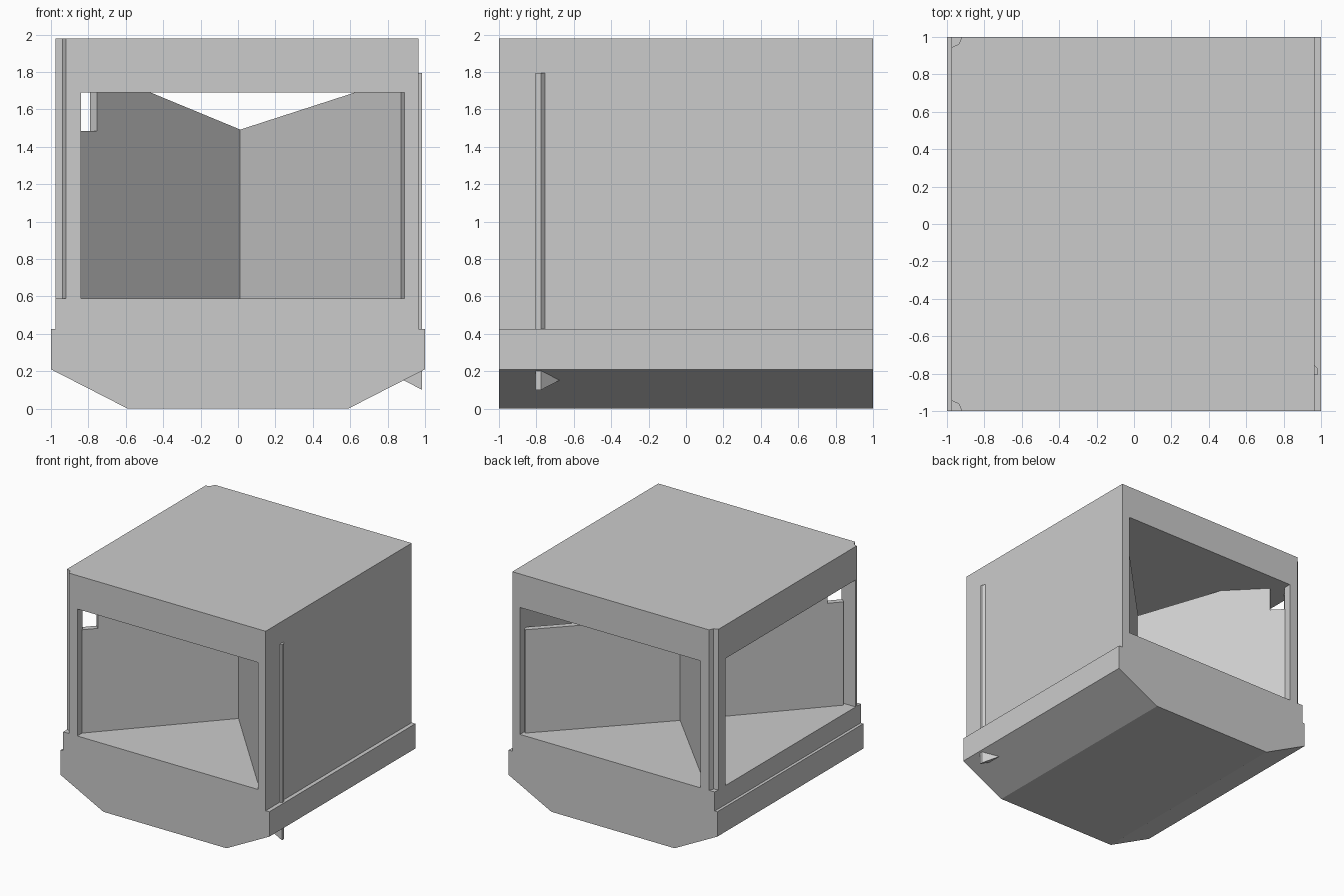
import bpy, bmesh
from mathutils import Vector

if "Cube" in bpy.data.objects:
    bpy.data.objects.remove(bpy.data.objects["Cube"])


def loft(name, a, b):
    """Solid between two matching outlines."""
    bm = bmesh.new()
    va = [bm.verts.new(p) for p in a]
    vb = [bm.verts.new(p) for p in b]
    n = len(va)
    bm.faces.new(va)
    bm.faces.new(vb[::-1])
    for i in range(n):
        j = (i + 1) % n
        bm.faces.new((va[i], vb[i], vb[j], va[j]))
    bmesh.ops.recalc_face_normals(bm, faces=bm.faces[:])
    me = bpy.data.meshes.new(name)
    bm.to_mesh(me)
    bm.free()
    ob = bpy.data.objects.new(name, me)
    bpy.context.collection.objects.link(ob)
    return ob


def column(name, outline, z0, z1):
    return loft(name, [(x, y, z0) for x, y in outline], [(x, y, z1) for x, y in outline])


def wall(name, start, end, profile, thick):
    """Upright wall; profile is (fraction along, height), thickness centred."""
    s, e = Vector((*start, 0)), Vector((*end, 0))
    off = (e - s).normalized().cross(Vector((0, 0, 1))) * thick / 2
    pts = [s.lerp(e, t) + Vector((0, 0, z)) for t, z in profile]
    return loft(name, [p - off for p in pts], [p + off for p in pts])


SILL, LOW, HEAD, TOP = 0.59, 1.485, 1.69, 1.98

# Lower body with chamfered underside and side ledges
body = [(-0.59, 0), (0.59, 0), (1, 0.21), (1, 0.425), (0.965, 0.425), (0.965, SILL),
        (-0.975, SILL), (-0.975, 0.425), (-1, 0.425), (-1, 0.21)]
loft("lower_body", [(x, -1, z) for x, z in body], [(x, 1, z) for x, z in body])

# Roof slab with scooped left corners
scoop = [(-0.975, 0.945), (-0.937, 0.961), (-0.92, 1)]
roof = [(x, -y) for x, y in scoop] + [(0.965, -1), (0.965, 1)] + scoop[::-1]
column("roof", roof, HEAD, TOP)

# Closed right side, front and back jambs, left corner posts
column("right_wall", [(0.89, -1), (0.965, -1), (0.965, 1), (0.89, 1)], SILL, HEAD)
column("front_left_post", [(x, -y) for x, y in scoop] + [(-0.84, -1), (-0.84, -0.93), (-0.975, -0.93)],
       SILL, HEAD)
column("back_left_post", scoop + [(-0.84, 1), (-0.84, 0.93), (-0.905, 0.93), (-0.905, 0.85), (-0.975, 0.85)],
       SILL, HEAD)

# Crossing interior partitions that rise from the centre to the ceiling
stepped = [(0, SILL), (1, SILL), (1, LOW), (0.9, LOW), (0.9, HEAD), (0.57, HEAD), (0, LOW)]
rising = [(0, SILL), (1, SILL), (1, HEAD), (0.72, HEAD), (0, LOW)]
flat = [(0, SILL), (1, SILL), (1, LOW), (0, LOW)]
centre = (0.01, 0.03)
for name, end, prof in (("front_left", (-0.86, -0.92), stepped),
                        ("back_left", (-0.86, 0.92), stepped),
                        ("front_right", (0.89, -0.94), rising),
                        ("back_right", (0.89, 0.94), flat)):
    wall(name + "_partition", centre, end, prof, 0.05)

# Rail on the right side and its wedge foot under the body
column("side_rail", [(0.93, -0.805), (0.985, -0.805), (0.985, -0.775), (0.965, -0.755), (0.93, -0.755)],
       0.3, 1.795)
foot = [(0.88, -0.805), (0.985, -0.805), (0.985, -0.775), (0.88, -0.67)]
loft("rail_foot", [(x, y, 0.1 + (0.985 - x) * 0.52) for x, y in foot], [(x, y, 0.3) for x, y in foot])
